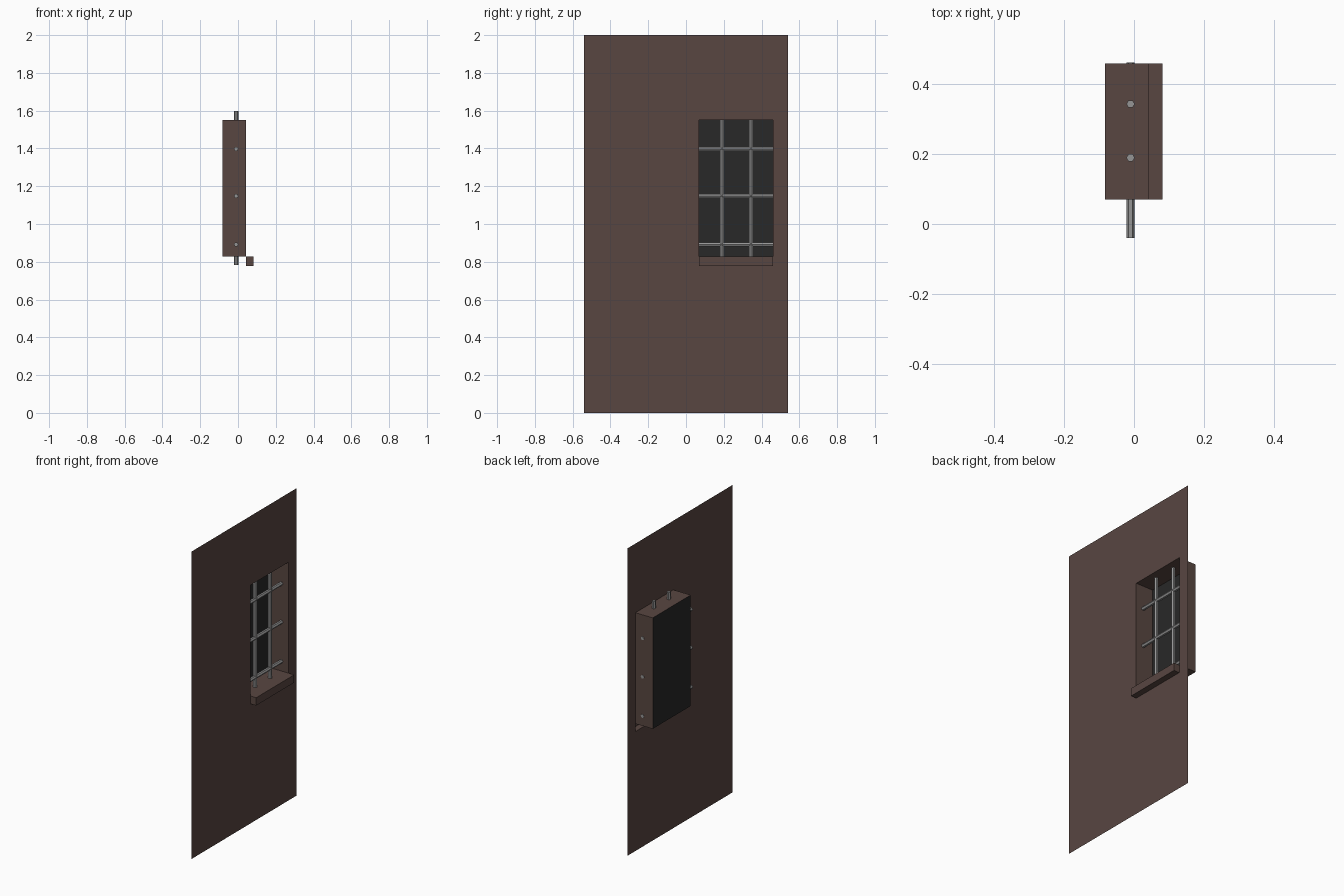
import bpy, math
from mathutils import Matrix, Vector

if "Cube" in bpy.data.objects:
    bpy.data.objects.remove(bpy.data.objects["Cube"])

WALL_X, BACK_X, SILL_X = 0.042, -0.083, 0.082
Y0, Y1 = 0.07, 0.46            # window width
Z_SILL, Z0, Z1 = 0.777, 0.828, 1.55


def material(name, rgb):
    m = bpy.data.materials.new(name)
    m.diffuse_color = (*rgb, 1)
    m.use_nodes = True
    m.node_tree.nodes["Principled BSDF"].inputs["Base Color"].default_value = m.diffuse_color
    return m


plaster = material("brown_plaster", (0.098, 0.061, 0.053))
dark = material("dark_pane", (0.021, 0.021, 0.021))
steel = material("steel", (0.3, 0.3, 0.3))


def mesh_object(name, verts, faces, mat):
    me = bpy.data.meshes.new(name)
    me.from_pydata(verts, [], faces)
    me.materials.append(mat)
    ob = bpy.data.objects.new(name, me)
    bpy.context.collection.objects.link(ob)
    return ob


def rect(x, y0, y1, z0, z1):
    """Loop facing +x."""
    return [(x, y0, z0), (x, y1, z0), (x, y1, z1), (x, y0, z1)]


# Thin wall sheet with the window opening
mesh_object("wall", rect(WALL_X, -0.54, 0.54, 0, 2) + rect(WALL_X, Y0, Y1, Z_SILL, Z1),
            [(i, (i + 1) % 4, (i + 1) % 4 + 4, i + 4) for i in range(4)], plaster)

# Window reveal: sides, top and floor, open to the front
mesh_object("window_reveal", rect(WALL_X, Y0, Y1, Z0, Z1) + rect(BACK_X, Y0, Y1, Z0, Z1),
            [(i, (i + 1) % 4, (i + 1) % 4 + 4, i + 4) for i in range(4)], plaster)

# Dark pane closing the reveal
mesh_object("window_pane", rect(BACK_X, Y0, Y1, Z0, Z1), [(0, 1, 2, 3)], dark)

# Projecting sill, open at the back
mesh_object("sill", rect(WALL_X, Y0, Y1, Z_SILL, Z0) + rect(SILL_X, Y0, Y1, Z_SILL, Z0),
            [(4, 5, 6, 7)] + [(i, (i + 1) % 4, (i + 1) % 4 + 4, i + 4) for i in range(4)], plaster)


# Six-sided window bars
def bar(name, start, end, rotation):
    a, b = Vector(start), Vector(end)
    bpy.ops.mesh.primitive_cylinder_add(vertices=6, radius=0.012, depth=(b - a).length)
    ob = bpy.context.object
    ob.name = name
    ob.data.transform(Matrix.Rotation(math.radians(30), 4, 'Z'))  # corners along x
    ob.data.transform(Matrix.Rotation(rotation, 4, 'X'))
    ob.location = (a + b) / 2
    ob.data.materials.append(steel)


BAR_X = -0.01
for i, y in enumerate((0.19, 0.344)):
    bar(f"vertical_bar_{i + 1}", (BAR_X, y, 0.782), (BAR_X, y, 1.597), 0)
for i, z in enumerate((0.892, 1.148, 1.398)):
    bar(f"horizontal_bar_{i + 1}", (BAR_X, -0.04, z), (BAR_X, 0.463, z), math.pi / 2)
